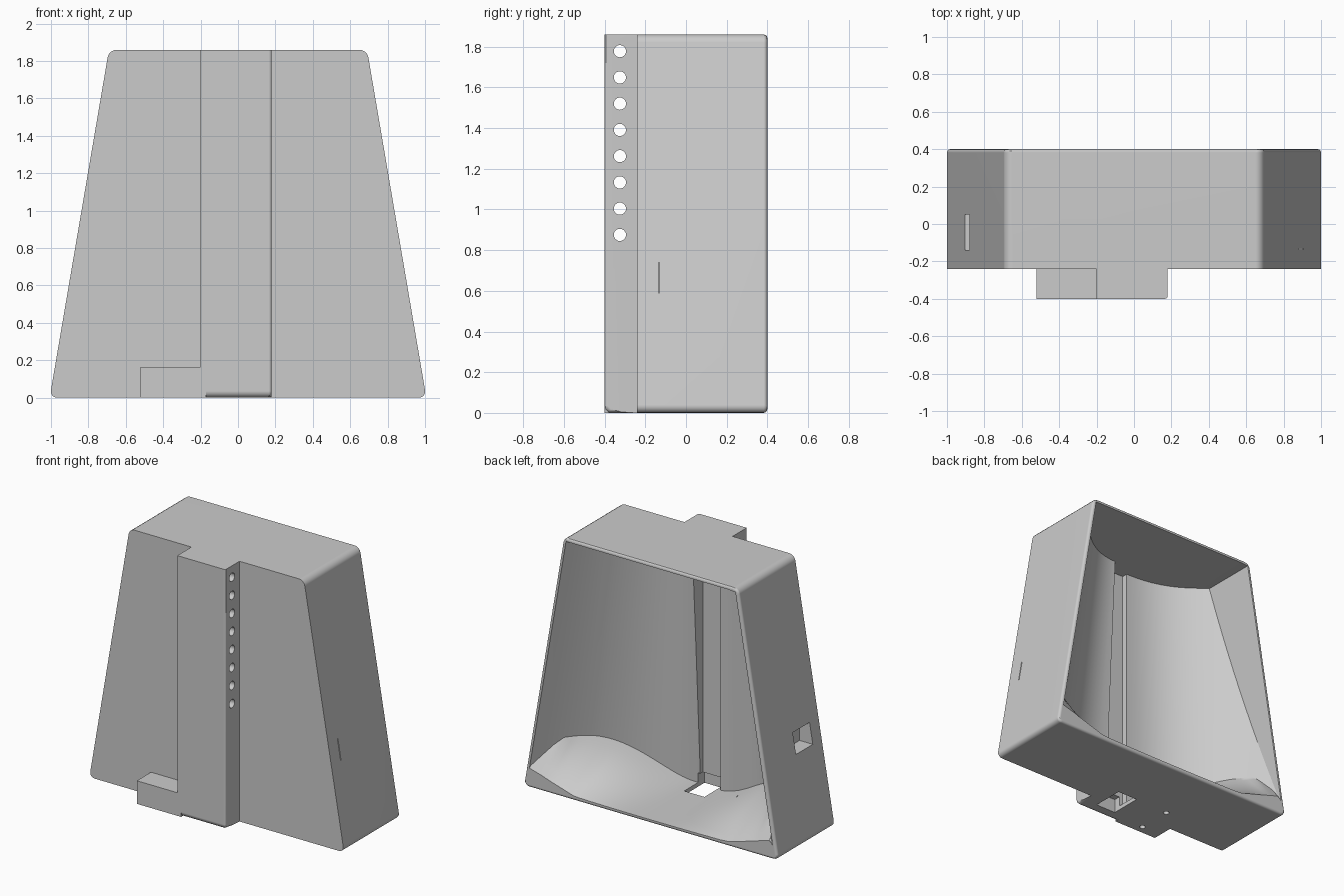
import bpy, bmesh, math
from mathutils import Matrix, Vector

cube = bpy.data.objects.get("Cube")
if cube:
    bpy.data.objects.remove(cube)

grey = bpy.data.materials.new("plain_grey")
grey.use_nodes = True
colour = (0.6, 0.6, 0.6, 1)
grey.diffuse_color = colour
grey.node_tree.nodes["Principled BSDF"].inputs["Base Color"].default_value = colour

HEIGHT, BASE, TOP, BACK, FRONT = 1.86, 1.007, 0.69, 0.4, -0.24
SLOPE = (BASE - TOP) / HEIGHT
INNER = BASE - 0.025
CEILING = HEIGHT - 0.025


def finish(name, bm):
    bmesh.ops.recalc_face_normals(bm, faces=bm.faces)
    mesh = bpy.data.meshes.new(name)
    bm.to_mesh(mesh)
    bm.free()
    mesh.materials.append(grey)
    obj = bpy.data.objects.new(name, mesh)
    bpy.context.collection.objects.link(obj)
    return obj


def bevel(bm, test, width, segments=4):
    edges = [e for e in bm.edges if test(*(v.co for v in e.verts))]
    bmesh.ops.bevel(bm, geom=edges, offset=width, segments=segments,
                    profile=0.5, affect='EDGES')


def box_mesh(low, high):
    bm = bmesh.new()
    bmesh.ops.create_cube(bm, size=1)
    low, high = Vector(low), Vector(high)
    for v in bm.verts:
        v.co = (low + high) / 2 + v.co * (high - low)
    return bm


def box(name, low, high):
    return finish(name, box_mesh(low, high))


def rod(name, centre, radius, length, axis):
    bm = bmesh.new()
    turn = Matrix.Rotation(math.pi / 2, 4, 'Y') if axis == 'X' else Matrix()
    bmesh.ops.create_cone(bm, cap_ends=True, segments=24, radius1=radius, radius2=radius,
                          depth=length, matrix=Matrix.Translation(centre) @ turn)
    return finish(name, bm)


def combine(target, tool, operation):
    mod = target.modifiers.new(tool.name, 'BOOLEAN')
    mod.operation, mod.solver, mod.object = operation, 'EXACT', tool
    bpy.context.view_layer.objects.active = target
    bpy.ops.object.modifier_apply(modifier=mod.name)
    bpy.data.objects.remove(tool)


# Tapered outer housing with rounded corners and back rim
bm = box_mesh((-BASE, FRONT, 0), (BASE, BACK, HEIGHT))
for v in bm.verts:
    if v.co.z > 1:
        v.co.x = math.copysign(TOP, v.co.x)
bevel(bm, lambda a, b: abs(a.y - b.y) > 0.5, 0.04)
bevel(bm, lambda a, b: min(a.y, b.y) > BACK - 0.001, 0.018, 3)
housing = finish("housing", bm)

# Front spine with softened front edge and foot
bm = box_mesh((-0.2, -0.4, 0), (0.18, -0.225, HEIGHT))
bevel(bm, lambda a, b: max(a.y, b.y) < -0.39 and min(a.x, b.x) > 0.17, 0.015, 3)
bevel(bm, lambda a, b: max(a.y, b.y) < -0.38 and max(a.z, b.z) < 0.01, 0.035, 3)
combine(housing, finish("spine", bm), 'UNION')
combine(housing, box("foot", (-0.52, -0.4, 0), (-0.17, -0.23, 0.165)), 'UNION')


# Horn walls: the right one is upright, the left one narrows with the housing
def right_wall(a, z):
    t = max(0, (a - 0.1) / 0.87)
    return -a, min(-0.22 + 0.62 * t ** 2.5, 0.39)


def left_wall(t, z):
    x, y = 0.07 - 0.02 * z, -0.24 + 0.055 * z
    return x + t * (INNER - SLOPE * z - x), y + (0.39 - y) * t ** 2.2


# One slice of the horn cavity: a ramped floor, then up the open back and along the top
def column(wall, u, top):
    a, front = wall(u, 0)
    a = abs(a)
    s = min(1, max(0, (a - 0.1) / 0.7))
    back = BACK + 0.01
    low_back = min(0.025 + 0.1 * max(0, (a - 0.6) / 0.38), top - 0.002)
    low_front = min(0.03 + 0.3 * s * s * (3 - 2 * s),
                    low_back + 1.3 * (back - front), top - 0.001)
    front = wall(u, low_front)[1]
    points = []
    for k in range(9):
        z = low_front + (low_back - low_front) * k / 8
        points.append((wall(u, z)[0], front + (back - front) * k / 8, z))
    x, y = wall(u, top)
    return points + [(x, back, top), (x, y, top)]


outward = [0.1 + 0.057 * i for i in range(11)] + [0.7 + 0.0265 * i for i in range(11)]
columns = [column(right_wall, a, min(CEILING, (INNER - a) / SLOPE)) for a in reversed(outward)]
columns += [column(left_wall, i / 22, CEILING) for i in range(23)]
bm = bmesh.new()
rings = [[bm.verts.new(p) for p in c] for c in columns]
for r, q in zip(rings, rings[1:]):
    for i in range(len(r)):
        j = (i + 1) % len(r)
        bm.faces.new((r[i], r[j], q[j], q[i]))
bm.faces.new(rings[0])
bm.faces.new(rings[-1])
bmesh.ops.triangulate(bm, faces=bm.faces)
combine(housing, finish("horn_cavity", bm), 'DIFFERENCE')

# Shallow slot behind the spine and its outlet through the floor
combine(housing, box("slot", (-0.12, -0.262, 0.03), (0.05, -0.12, CEILING)), 'DIFFERENCE')
combine(housing, box("outlet", (-0.09, -0.31, -0.1), (0.07, -0.08, 0.1)), 'DIFFERENCE')

# Row of holes through the spine
for i in range(8):
    combine(housing, rod("spine_hole", (0, -0.325, 0.875 + 0.129 * i), 0.03, 0.6, 'X'), 'DIFFERENCE')

# Screw holes underneath
for y in (-0.09, -0.34):
    combine(housing, rod("screw_hole", (-0.36, y, 0), 0.02, 0.2, 'Z'), 'DIFFERENCE')

# Side pocket and the narrow slit opposite
combine(housing, box("side_pocket", (-1.1, -0.14, 0.6), (-0.8, 0.05, 0.75)), 'DIFFERENCE')
combine(housing, box("side_slit", (0.84, -0.136, 0.59), (1.1, -0.13, 0.74)), 'DIFFERENCE')

# Smooth curves with crisp edges and even flat faces
bpy.ops.object.select_all(action='DESELECT')
housing.select_set(True)
bpy.context.view_layer.objects.active = housing
bpy.ops.object.shade_smooth_by_angle(angle=math.radians(30))
even = housing.modifiers.new("even_normals", 'WEIGHTED_NORMAL')
even.keep_sharp = True
